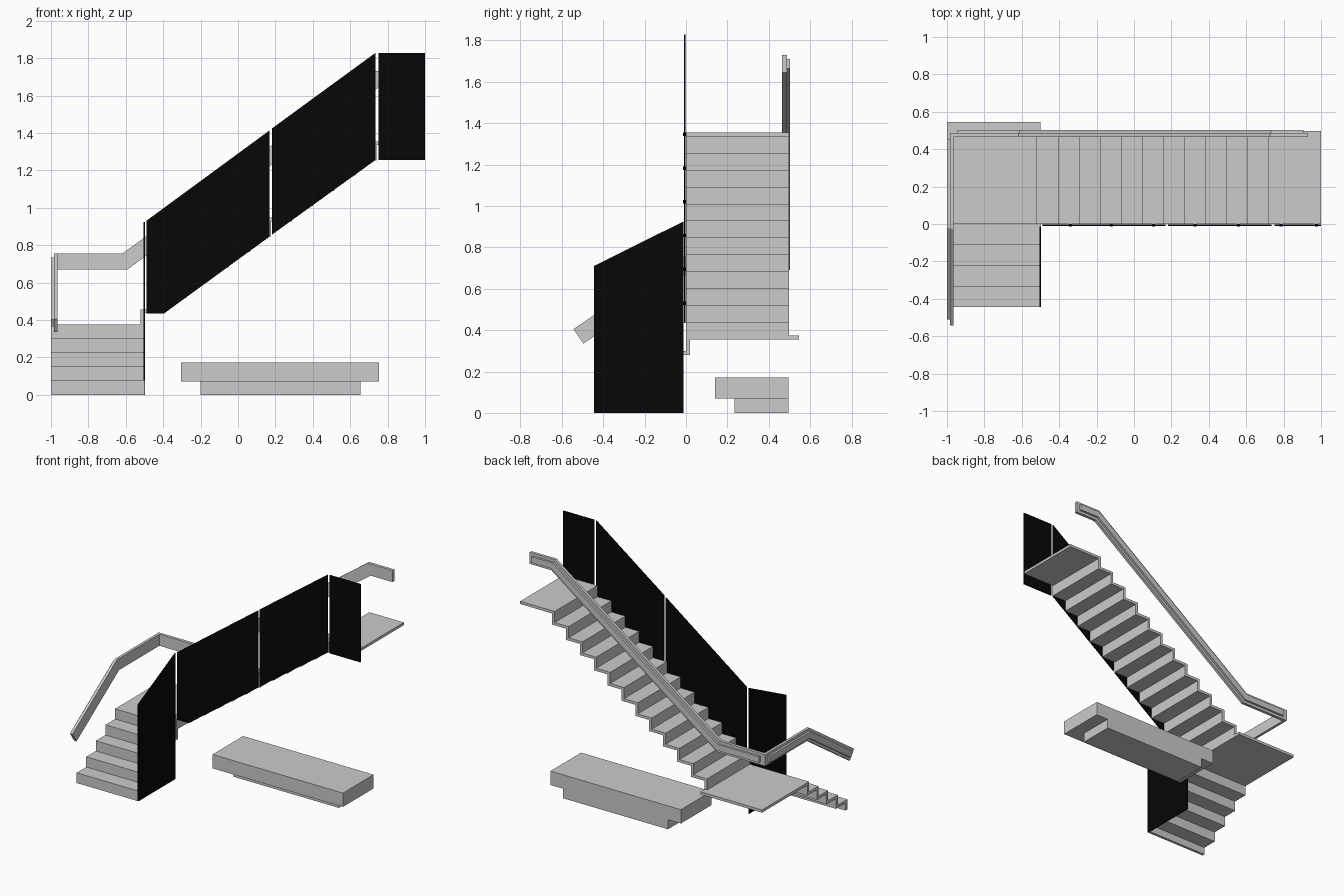
import bpy, bmesh, math
from mathutils import Vector

if "Cube" in bpy.data.objects:
    bpy.data.objects.remove(bpy.data.objects["Cube"])

black = bpy.data.materials.new("black_panel")
black.diffuse_color = (0.002, 0.002, 0.002, 1)
black.use_nodes = True
black.node_tree.nodes["Principled BSDF"].inputs["Base Color"].default_value = black.diffuse_color


def finish(name, bm, mat=None):
    bmesh.ops.recalc_face_normals(bm, faces=bm.faces)
    me = bpy.data.meshes.new(name)
    bm.to_mesh(me)
    bm.free()
    ob = bpy.data.objects.new(name, me)
    bpy.context.collection.objects.link(ob)
    if mat:
        me.materials.append(mat)
    return ob


def prism(name, pts, axis, lo, hi, mat=None):
    """Extrude a (horizontal, z) profile along axis 'x' or 'y'."""
    bm = bmesh.new()
    at = (lambda p, d: (d, p[0], p[1])) if axis == 'x' else (lambda p, d: (p[0], d, p[1]))
    face = bm.faces.new([bm.verts.new(at(p, lo)) for p in pts])
    ext = bmesh.ops.extrude_face_region(bm, geom=[face])
    shift = Vector((hi - lo, 0, 0)) if axis == 'x' else Vector((0, hi - lo, 0))
    bmesh.ops.translate(bm, vec=shift, verts=[v for v in ext['geom'] if isinstance(v, bmesh.types.BMVert)])
    return finish(name, bm, mat)


def rect(a, b, z0, z1):
    return [(a, z0), (b, z0), (b, z1), (a, z1)]


def stair(s0, z0, going, rise, n, end, t=0.02):
    """Folded plate profile: n risers, last tread runs on to end."""
    top = []
    for i in range(n):
        top += [(s0 + i * going, z0 + i * rise), (s0 + i * going, z0 + (i + 1) * rise)]
    under = [(s + t, max(z - t, z0)) for s, z in top]
    z_end = z0 + n * rise
    return top + [(end, z_end), (end, z_end - t)] + under[::-1]


def band(path, half):
    """Mitred strip of constant width around a path."""
    p = [Vector(q) for q in path]
    d = [(b - a).normalized() for a, b in zip(p, p[1:])]
    nrm = [Vector((-v.y, v.x)) for v in d]
    left, right = [], []
    for i, q in enumerate(p):
        n0, n1 = nrm[max(i - 1, 0)], nrm[min(i, len(nrm) - 1)]
        m = (n0 + n1).normalized()
        off = m * (half / m.dot(n0))
        left.append(q + off)
        right.append(q - off)
    return left + right[::-1]


# Stairs, with their landings
prism("lower_flight_and_landing", stair(-0.445, 0, 0.11125, 0.075, 5, 0.545), 'x', -1, -0.5)
prism("upper_flight_and_landing", stair(-0.52, 0.375, 0.1127, 0.98 / 12, 12, 1.0), 'y', 0, 0.497)

# Balustrade panels
panels = [
    [(-0.49, 0.435), (-0.395, 0.435), (0.168, 0.845), (0.168, 1.413), (-0.49, 0.93)],
    [(0.183, 0.857), (0.735, 1.255), (0.735, 1.828), (0.183, 1.425)],
    rect(0.75, 1.0, 1.255, 1.828),
]
for i, pts in enumerate(panels):
    prism(f"upper_panel_{i + 1}", pts, 'y', -0.010, -0.002, black)
prism("lower_panel", [(-0.445, 0), (-0.013, 0), (-0.013, 0.925), (-0.445, 0.71)],
      'x', -0.504, -0.497, black)

# Panel fixings
fixings = [(-0.34, 0.53), (-0.12, 0.695), (0.105, 0.857), (0.327, 1.02),
           (0.558, 1.183), (0.785, 1.347), (0.975, 1.347)]
for i, (x, z) in enumerate(fixings):
    bpy.ops.mesh.primitive_cylinder_add(vertices=16, radius=0.008, depth=0.018,
                                        location=(x, -0.005, z), rotation=(math.pi / 2, 0, 0))
    ob = bpy.context.object
    ob.name = f"panel_fixing_{i + 1}"
    ob.data.materials.append(black)
    bpy.ops.object.shade_smooth_by_angle()

# Handrails: tall inner rail with a slimmer backing strip against the wall
kinks = [(-0.605, 0.7125), (0.74, 1.6875)]
prism("back_handrail", band([(-0.985, 0.7125)] + kinks + [(0.93, 1.6875)], 0.0425), 'y', 0.465, 0.487)
prism("back_handrail_backing", band([(-0.945, 0.7125)] + kinks + [(0.907, 1.6875)], 0.0225),
      'y', 0.487, 0.502)
prism("side_handrail", band([(-0.52, 0.37), (-0.015, 0.7125), (0.487, 0.7125)], 0.0425),
      'x', -0.985, -0.965)
prism("side_handrail_backing", band([(-0.499, 0.384), (-0.015, 0.7125), (0.455, 0.7125)], 0.0225),
      'x', -1.0, -0.985)

# Bench under the stairs
prism("bench_seat", rect(-0.305, 0.755, 0.07, 0.172), 'y', 0.14, 0.495)
prism("bench_base", rect(-0.2, 0.655, 0, 0.07), 'y', 0.235, 0.495)
